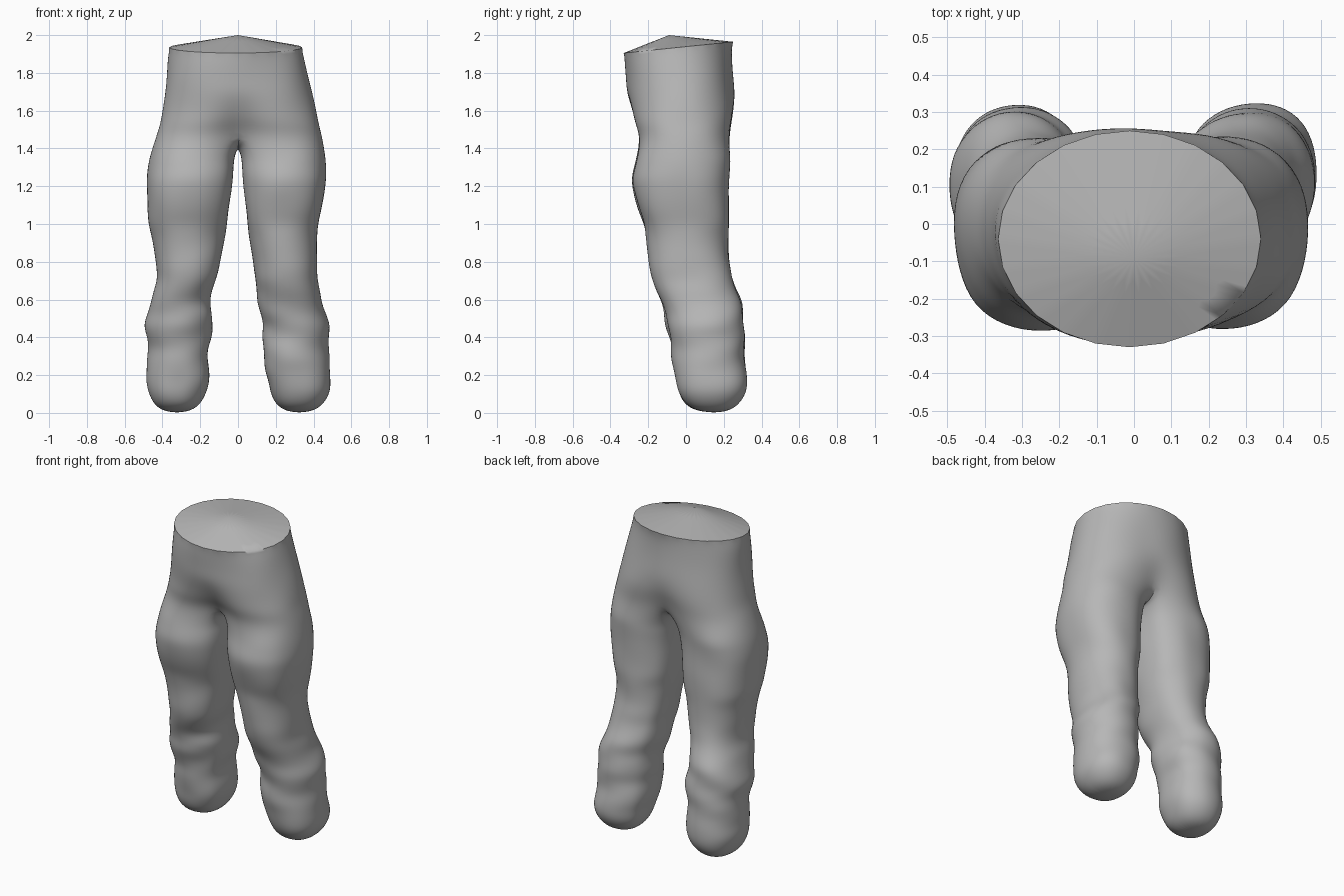
import bpy, bmesh, math
from mathutils import Vector, noise

if "Cube" in bpy.data.objects:
    bpy.data.objects.remove(bpy.data.objects["Cube"])

GROW = 1.015      # makes up for the slight shrink of subdivision
N = 24            # points round the waist
SEAM = 5          # points along the crotch seam

# z, left outer x, left inner x, right outer x, right inner x, front y, back y
LEG = [
    (1.36, -0.455, -0.022, 0.450, 0.018, -0.255, 0.232),
    (1.22, -0.478, -0.035, 0.460, 0.030, -0.280, 0.225),
    (1.10, -0.476, -0.050, 0.445, 0.042, -0.260, 0.225),
    (1.00, -0.470, -0.062, 0.425, 0.055, -0.220, 0.225),
    (0.85, -0.437, -0.085, 0.420, 0.075, -0.202, 0.222),
    (0.72, -0.430, -0.112, 0.420, 0.092, -0.190, 0.245),
    (0.59, -0.465, -0.155, 0.440, 0.110, -0.130, 0.295),
    (0.47, -0.493, -0.130, 0.475, 0.132, -0.092, 0.308),
    (0.33, -0.472, -0.158, 0.485, 0.140, -0.070, 0.308),
    (0.25, -0.476, -0.152, 0.488, 0.135, -0.065, 0.308),
    (0.17, -0.485, -0.150, 0.495, 0.160, -0.057, 0.320),
    (0.10, -0.470, -0.175, 0.482, 0.172, -0.040, 0.315),
    (0.045, -0.445, -0.205, 0.445, 0.200, -0.005, 0.280),
]
# z, left x, right x, front y, back y, squareness
HIPS = [
    (1.88, -0.368, 0.345, -0.325, 0.240, 2.1),
    (1.78, -0.376, 0.366, -0.317, 0.243, 2.2),
    (1.69, -0.385, 0.388, -0.308, 0.252, 2.3),
    (1.60, -0.395, 0.410, -0.297, 0.260, 2.4),
    (1.53, -0.405, 0.425, -0.288, 0.256, 2.5),
    (1.46, -0.425, 0.440, -0.262, 0.246, 2.6),
]
# raised lumps of cloth: x, y, z, radius, height
LUMPS = [
    (-0.27, -0.27, 1.24, 0.09, 0.014), (0.25, -0.28, 1.24, 0.09, 0.014),
    (-0.47, 0.02, 1.33, 0.10, 0.012), (0.45, -0.02, 1.33, 0.10, 0.010),
    (-0.30, -0.08, 0.45, 0.10, 0.016), (0.30, -0.07, 0.32, 0.10, 0.016),
    (-0.30, -0.05, 0.14, 0.05, -0.018), (0.22, 0.25, 0.66, 0.07, -0.014),
]

bm = bmesh.new()
crease = bm.edges.layers.float.new("crease_edge")


def oval(a, power):
    """Point on a rounded square; a = 0 is the front, 90 degrees is +x."""
    s, c = math.sin(a), -math.cos(a)
    r = (abs(s) ** power + abs(c) ** power) ** (-1 / power)
    return s * r, c * r


def row_at(table, z):
    for a, b in zip(table, table[1:]):
        if a[0] >= z >= b[0]:
            t = (a[0] - z) / (a[0] - b[0])
            return [u + (v - u) * t for u, v in zip(a, b)]
    return table[-1]


def wrinkle(p, outward):
    """Push a point out or in for the folds and lumps of the cloth."""
    amount = 0.012 * noise.noise(p * 5.0)
    low = max(0.0, 1 - abs(p.z - 0.45) / 0.38)
    amount += 0.009 * low * math.sin(34 * (p.z + 0.35 * abs(p.x) - 0.3 * p.y))
    for x, y, z, r, h in LUMPS:
        amount += h * math.exp(-(p - Vector((x, y, z))).length_squared / (r * r))
    return p + outward * amount


def bridge(a, b):
    for i in range(len(a)):
        j = (i + 1) % len(a)
        bm.faces.new((a[i], a[j], b[j], b[i]))


# Waist rim, tilted down towards the front
rim = []
for i in range(N):
    u, v = oval(math.tau * i / N, 2.0)
    y = -0.04 + 0.29 * v
    rim.append(bm.verts.new((-0.012 + 0.352 * u, y, 1.939 + 0.103 * y)))

# Closed top rising to a low peak
peak = bm.verts.new((0, -0.09, 2.0))
for i in range(N):
    bm.faces.new((rim[i], rim[(i + 1) % N], peak))
for e in bm.edges:
    e[crease] = 1.0

# Hips
last = rim
for k, (z, xl, xr, yf, yb, power) in enumerate(HIPS):
    ring = []
    for i in range(N):
        u, v = oval(math.tau * i / N, power)
        x = (xl + xr) / 2 + u * (xr - xl) / 2 * GROW
        y = (yf + yb) / 2 + v * (yb - yf) / 2 * GROW
        # hollow towards the crotch along the centre line
        dip = math.exp(-(x / 0.1) ** 2) * max(0, k - 2) / 3
        y -= math.copysign(dip * (0.085 if v < 0 else 0.05), v)
        zz = z + 0.103 * y * max(0, 1 - k / 2) + 0.02 * dip
        ring.append(bm.verts.new(wrinkle(Vector((x, y, zz)), Vector((u, v, 0)))))
    bridge(last, ring)
    last = ring

# Crotch seam, running from back to front
back, front = last[N // 2].co, last[0].co
seam = []
for j in range(1, SEAM + 1):
    t = j / (SEAM + 1)
    p = back.lerp(front, t)
    p.z = p.z - 0.075 * math.sin(math.pi * t) ** 0.7
    p.x = 0
    seam.append(bm.verts.new(p))

# Legs, each starting from half the hip ring and the seam
angles = [-45 + 22.5 * k for k in range(13)] + [225 + 15 * k for k in range(1, 6)]
for side in (-1, 1):
    prev = [last[(side * i) % N] for i in range(N // 2 + 1)] + seam
    levels = [1.36 - 0.0598 * k for k in range(22)] + [0.045]
    for z in levels:
        _, lo, li, ro, ri, yf, yb = row_at(LEG, z)
        outer, inner = (lo, li) if side < 0 else (ro, ri)
        ring = []
        for a in angles:
            u, v = oval(math.radians(a), 2.7 if z > 1.0 else 2.35)
            u *= side
            x = (outer + inner) / 2 + u * abs(outer - inner) / 2 * GROW
            y = (yf + yb) / 2 + v * (yb - yf) / 2 * GROW
            ring.append(bm.verts.new(wrinkle(Vector((x, y, z)), Vector((u, v, 0)))))
        bridge(prev, ring)
        prev = ring
    # Rounded, closed leg end
    centre = Vector((side * 0.325, 0.15, 0))
    end = []
    for vert in prev:
        p = centre.lerp(vert.co, 0.62)
        end.append(bm.verts.new((p.x, p.y, 0.012)))
    bridge(prev, end)
    tip = bm.verts.new(centre)
    for i in range(len(end)):
        bm.faces.new((end[i], end[(i + 1) % len(end)], tip))

bmesh.ops.recalc_face_normals(bm, faces=bm.faces)
mesh = bpy.data.meshes.new("trousers")
bm.to_mesh(mesh)
bm.free()

trousers = bpy.data.objects.new("trousers", mesh)
bpy.context.collection.objects.link(trousers)
cloth = bpy.data.materials.new("grey cloth")
cloth.diffuse_color = (0.47, 0.47, 0.47, 1)
cloth.use_nodes = True
cloth.node_tree.nodes["Principled BSDF"].inputs["Base Color"].default_value = cloth.diffuse_color
mesh.materials.append(cloth)

bpy.context.view_layer.objects.active = trousers
trousers.select_set(True)
bpy.ops.object.shade_smooth_by_angle(angle=math.radians(60))
sub = trousers.modifiers.new("smooth cloth", 'SUBSURF')
sub.levels = sub.render_levels = 2
